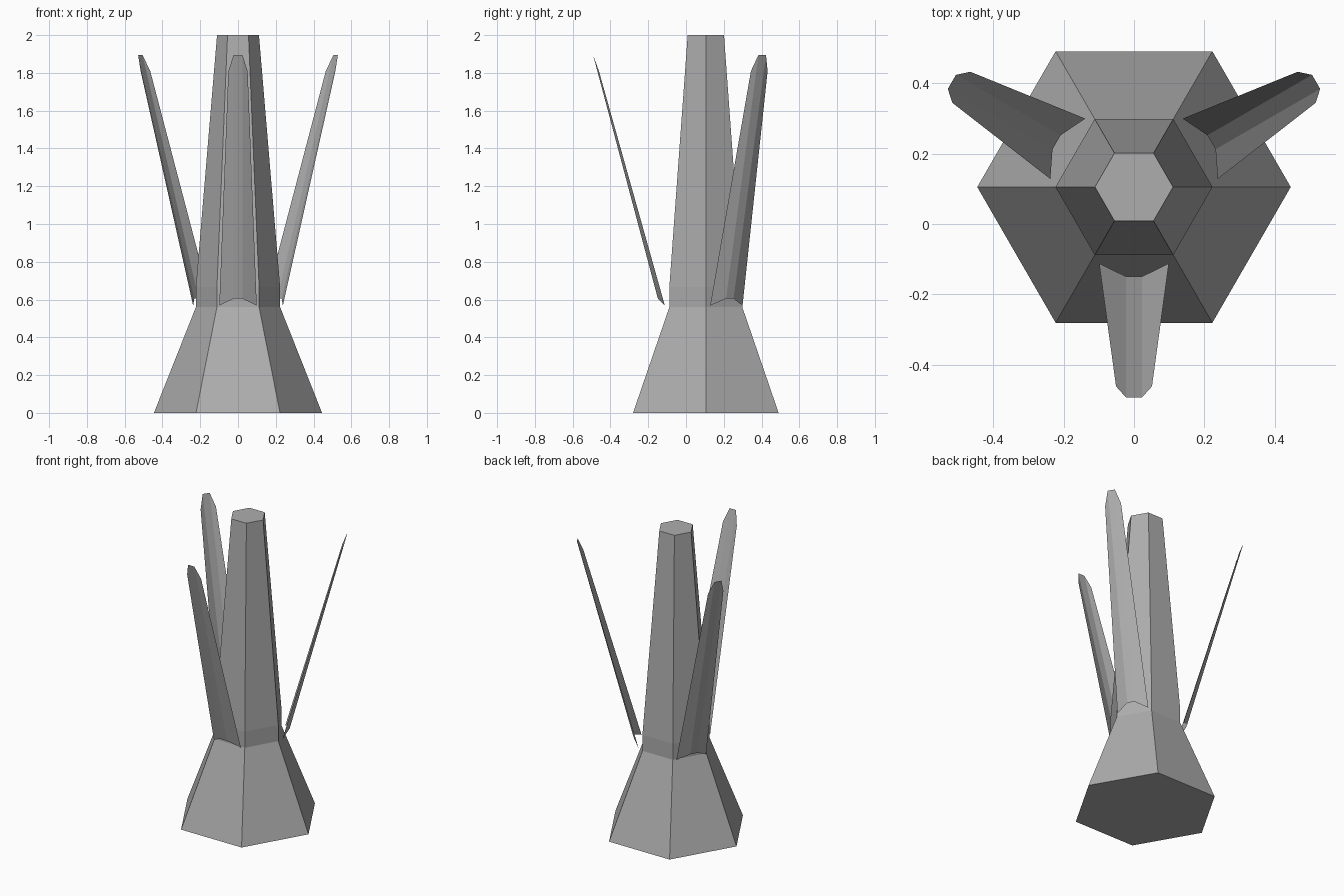
import bpy
import math

if "Cube" in bpy.data.objects:
    bpy.data.objects.remove(bpy.data.objects["Cube"])

CY = 0.105  # column axis position in y

# Mid-dark grey shared by all parts
grey = bpy.data.materials.new("dark_grey")
grey.diffuse_color = (0.42, 0.42, 0.42, 1.0)
grey.use_nodes = True
grey.node_tree.nodes["Principled BSDF"].inputs["Base Color"].default_value = grey.diffuse_color


def make(name, verts, faces):
    mesh = bpy.data.meshes.new(name)
    mesh.from_pydata(verts, [], faces)
    mesh.update()
    mesh.materials.append(grey)
    obj = bpy.data.objects.new(name, mesh)
    bpy.context.collection.objects.link(obj)
    obj.location.y = CY
    return obj


# Hexagonal column: flared foot, short straight collar, tapering shaft
rings = [(0.445, 0.0), (0.223, 0.56), (0.223, 0.667), (0.111, 2.0)]
N = 6
verts = [(r * math.cos(i * math.tau / N), r * math.sin(i * math.tau / N), z)
         for r, z in rings for i in range(N)]
faces = [(k * N + i, k * N + (i + 1) % N, (k + 1) * N + (i + 1) % N, (k + 1) * N + i)
         for k in range(len(rings) - 1) for i in range(N)]
faces += [tuple(reversed(range(N))), tuple(range((len(rings) - 1) * N, len(rings) * N))]
make("column", verts, faces)

# Thin folded leaves: half outline (x, y, z) mirrored, leaning outwards
bottom = [(-0.099, -0.112, 0.568), (-0.023, -0.149, 0.605)]
top = [(-0.051, -0.461, 1.81), (-0.023, -0.492, 1.895)]


def full_row(half):
    row = half + [(-x, y, z) for x, y, z in reversed(half)]
    return [(x, y - CY, z) for x, y, z in row]


leaf_verts = full_row(bottom) + full_row(top)
leaf_faces = [(i, i + 1, i + 5, i + 4) for i in range(3)]
for n, name in enumerate(("front_leaf", "right_leaf", "left_leaf")):
    leaf = make(name, leaf_verts, leaf_faces)
    leaf.rotation_euler.z = n * math.tau / 3
